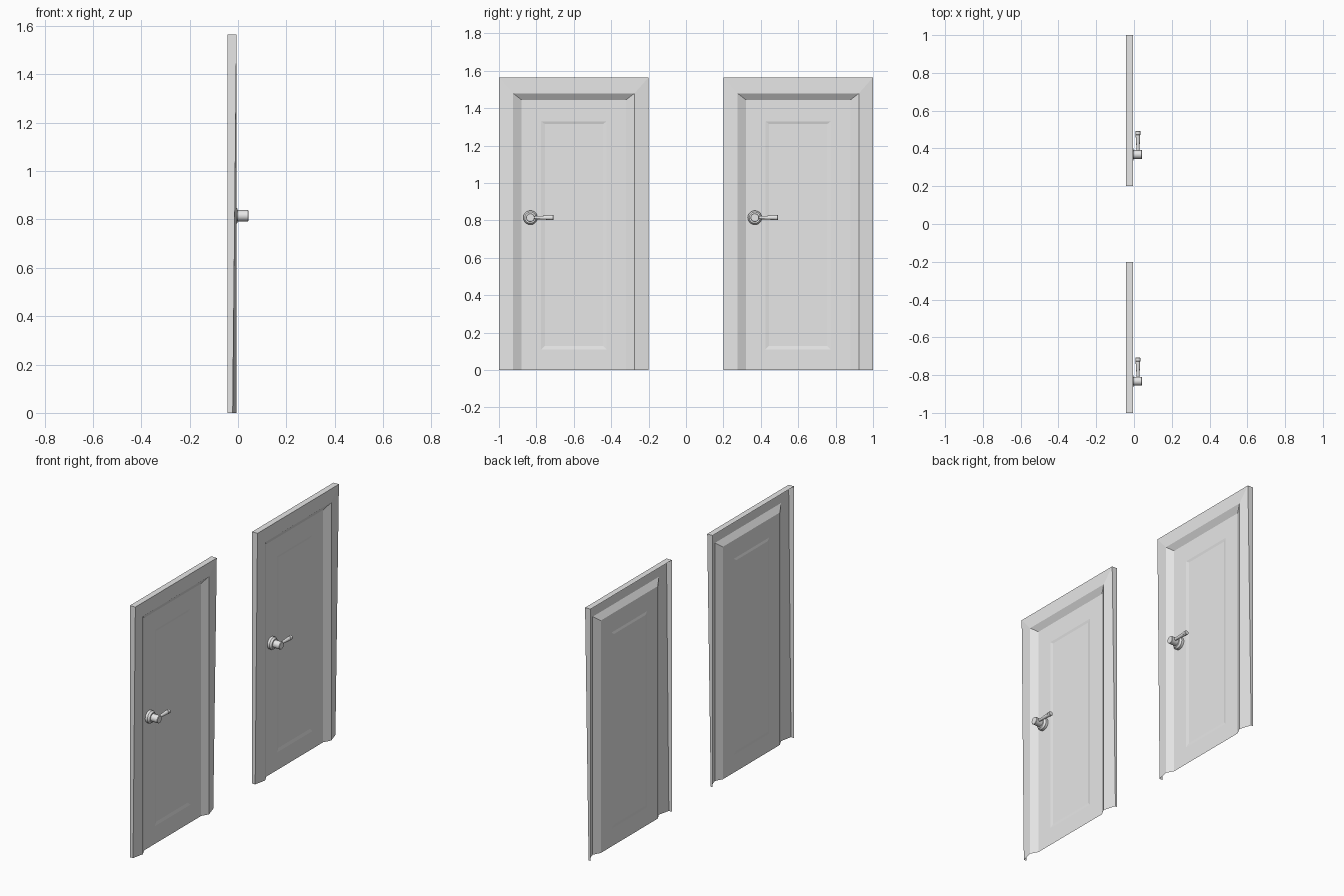
import bpy, bmesh, math
from mathutils import Matrix, Vector

cube = bpy.data.objects.get("Cube")
if cube:
    bpy.data.objects.remove(cube, do_unlink=True)

grey = bpy.data.materials.new("light_grey")
grey.use_nodes = True
grey.diffuse_color = (0.8, 0.8, 0.8, 1)
grey.node_tree.nodes["Principled BSDF"].inputs["Base Color"].default_value = (0.8, 0.8, 0.8, 1)

HALF, HEIGHT = 0.4, 1.565


def finish(bm, name, smooth=False):
    mesh = bpy.data.meshes.new(name)
    bm.to_mesh(mesh)
    bm.free()
    mesh.materials.append(grey)
    obj = bpy.data.objects.new(name, mesh)
    bpy.context.collection.objects.link(obj)
    if smooth:
        bpy.ops.object.select_all(action="DESELECT")
        obj.select_set(True)
        bpy.context.view_layer.objects.active = obj
        bpy.ops.object.shade_smooth_by_angle(angle=math.radians(35))
    return obj


def rect(bm, cy, side, top, bottom, x):
    """Rectangle inset from the door outline: bottom, top, top, bottom."""
    w = HALF - side
    return [bm.verts.new((x, cy + s * w, z)) for s, z in
            ((-1, bottom), (-1, HEIGHT - top), (1, HEIGHT - top), (1, bottom))]


def nested(bm, loops, closed):
    for a, b in zip(loops, loops[1:]):
        for i in range(4 if closed else 3):
            j = (i + 1) % 4
            bm.faces.new((a[i], a[j], b[j], b[i]))


def build_frame(cy, name):
    # open-backed casing: outer wall, flat border, sloped reveal
    bm = bmesh.new()
    loops = [rect(bm, cy, s, t, 0, x) for s, t, x in
             ((0, 0, -0.043), (0, 0, -0.006), (0.075, 0.085, -0.006), (0.12, 0.12, -0.03))]
    nested(bm, loops, False)
    # lower outer corners of the border lean back
    loops[1][0].co.x -= 0.016
    loops[1][3].co.x -= 0.024
    finish(bm, name)


def build_panel(cy, name):
    # door leaf with a shallow sunken field
    bm = bmesh.new()
    loops = [rect(bm, cy, s, t, b, x) for s, t, b, x in
             ((0.12, 0.12, 0, -0.03), (0.225, 0.235, 0.11, -0.03),
              (0.245, 0.25, 0.13, -0.034))]
    nested(bm, loops, True)
    bm.faces.new(loops[-1])
    bmesh.ops.recalc_face_normals(bm, faces=bm.faces)
    finish(bm, name)


def build_turned(name, profile, origin, axis, sides=20):
    # turned solid from (radius, distance along axis) pairs
    bm = bmesh.new()
    rings = [[bm.verts.new((r * math.cos(k * math.tau / sides),
                            r * math.sin(k * math.tau / sides), d))
              for k in range(sides)] for r, d in profile]
    for a, b in zip(rings, rings[1:]):
        for k in range(sides):
            n = (k + 1) % sides
            bm.faces.new((a[k], a[n], b[n], b[k]))
    bm.faces.new(rings[0][::-1])
    bm.faces.new(rings[-1])
    turn = Vector((0, 0, 1)).rotation_difference(Vector(axis)).to_matrix().to_4x4()
    bm.transform(Matrix.Translation(origin) @ turn)
    finish(bm, name, True)


for cy, tag in ((-0.6, "front"), (0.6, "back")):
    build_frame(cy, tag + "_door_frame")
    build_panel(cy, tag + "_door_panel")
    hy, hz = cy - 0.232, 0.815
    build_turned(tag + "_handle_rosette",
                 ((0.038, -0.0295), (0.038, -0.014), (0.03, -0.003)), (0, hy, hz), (1, 0, 0))
    build_turned(tag + "_handle_spindle",
                 ((0.023, -0.01), (0.023, 0.041), (0.021, 0.043)), (0, hy, hz), (1, 0, 0))
    build_turned(tag + "_handle_lever",
                 ((0.008, 0.015), (0.009, 0.05), (0.012, 0.095), (0.012, 0.104),
                  (0.0135, 0.106), (0.0135, 0.122), (0.012, 0.124)),
                 (0.021, hy, hz), (0, 1, 0), 12)
